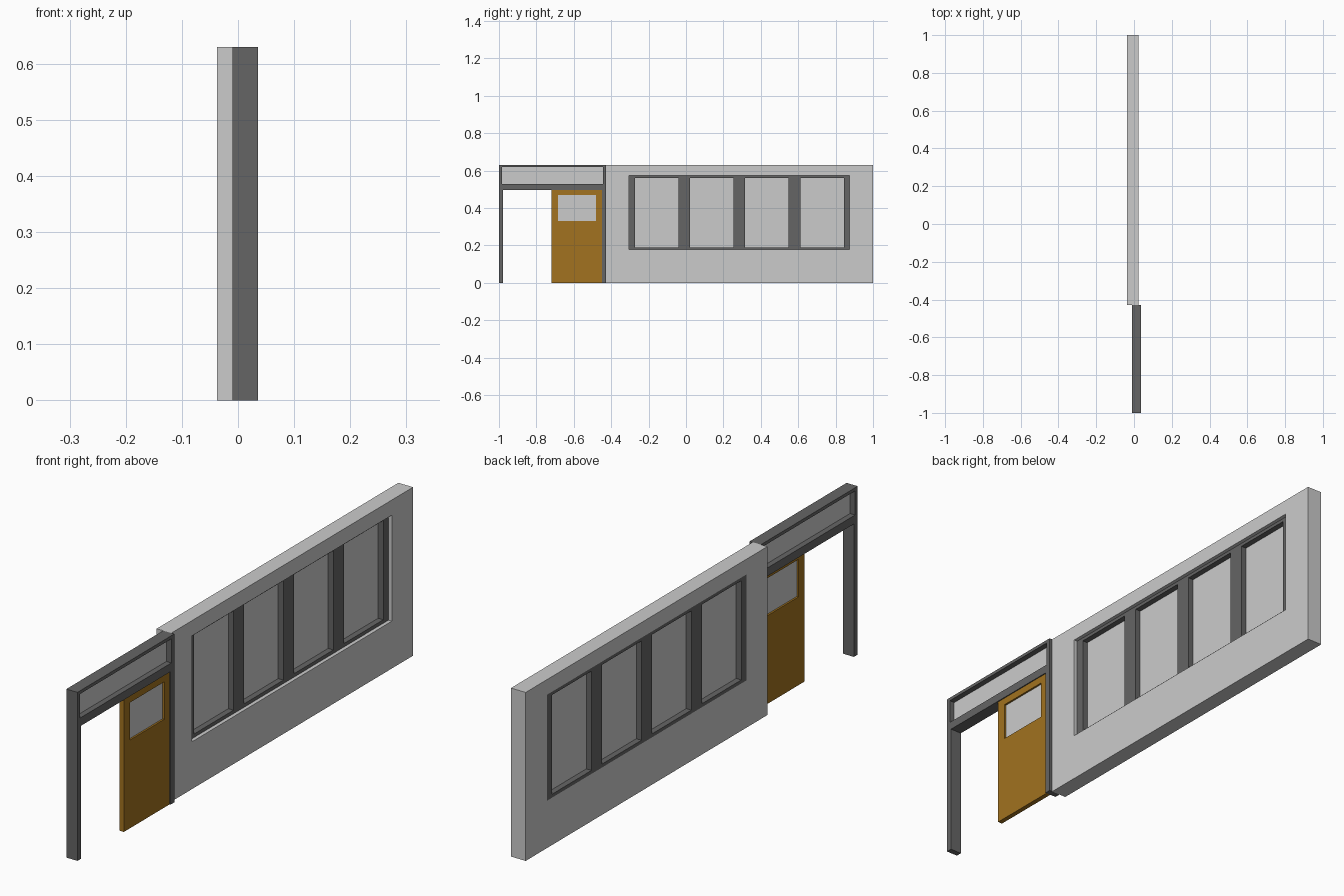
import bpy, bmesh

if "Cube" in bpy.data.objects:
    bpy.data.objects.remove(bpy.data.objects["Cube"])


def material(name, rgb):
    m = bpy.data.materials.new(name)
    m.diffuse_color = (*rgb, 1)
    m.use_nodes = True
    m.node_tree.nodes["Principled BSDF"].inputs["Base Color"].default_value = m.diffuse_color
    return m


DARK = material("dark_metal", (0.13, 0.13, 0.13))
WOOD = material("brown_wood", (0.36, 0.17, 0.014))


def finish(name, bm, mat=None):
    bmesh.ops.recalc_face_normals(bm, faces=bm.faces)
    me = bpy.data.meshes.new(name)
    bm.to_mesh(me)
    bm.free()
    ob = bpy.data.objects.new(name, me)
    bpy.context.collection.objects.link(ob)
    if mat:
        me.materials.append(mat)
    return ob


def corners(bm, x, rect):
    y0, y1, z0, z1 = rect
    return [bm.verts.new((x, y, z)) for y, z in ((y0, z0), (y1, z0), (y1, z1), (y0, z1))]


def add_box(bm, xs, rect):
    a, b = (corners(bm, x, rect) for x in xs)
    bm.faces.new(a)
    bm.faces.new(b)
    for i in range(4):
        j = (i + 1) % 4
        bm.faces.new((a[i], a[j], b[j], b[i]))


def add_ring(bm, xs, outer, inner):
    # rectangular panel with a rectangular opening through it
    loops = [corners(bm, x, r) for x, r in
             ((xs[0], outer), (xs[1], outer), (xs[1], inner), (xs[0], inner))]
    for k in range(4):
        a, b = loops[k], loops[(k + 1) % 4]
        for i in range(4):
            j = (i + 1) % 4
            bm.faces.new((a[i], a[j], b[j], b[i]))


def box(name, xs, rect, mat=None):
    bm = bmesh.new()
    add_box(bm, xs, rect)
    return finish(name, bm, mat)


def ring(name, xs, outer, inner, mat=None):
    bm = bmesh.new()
    add_ring(bm, xs, outer, inner)
    return finish(name, bm, mat)


# Wall with the long window opening
WY0, WY1, WZ0, WZ1 = -0.305, 0.875, 0.177, 0.573
ring("wall", (-0.037, 0.024), (-0.428, 1, 0, 0.63), (WY0, WY1, WZ0, WZ1))

# Four framed windows side by side
width = (WY1 - WY0) / 4
for k in range(4):
    y = WY0 + k * width
    pane = (y + 0.031, y + width - 0.031, WZ0 + 0.013, WZ1 - 0.012)
    ring(f"window_frame_{k + 1}", (-0.037, 0.010), (y, y + width, WZ0, WZ1), pane, DARK)
    box(f"window_glass_{k + 1}", (-0.0155, -0.0115), pane)

# Door frame: two posts under a transom
FX = (-0.010, 0.036)
transom = (-0.985, -0.445, 0.528, 0.618)
bm = bmesh.new()
add_ring(bm, FX, (-1, -0.428, 0.497, 0.63), transom)
for y in (-1, -0.450):
    add_box(bm, FX, (y, y + 0.022, 0, 0.497))
finish("door_frame", bm, DARK)
box("transom_glass", (0.011, 0.015), transom)

# Door leaf with its window
light = (-0.685, -0.481, 0.33, 0.47)
ring("door", (0.014, 0.032), (-0.72, -0.450, 0, 0.497), light, WOOD)
box("door_glass", (0.021, 0.025), light)
